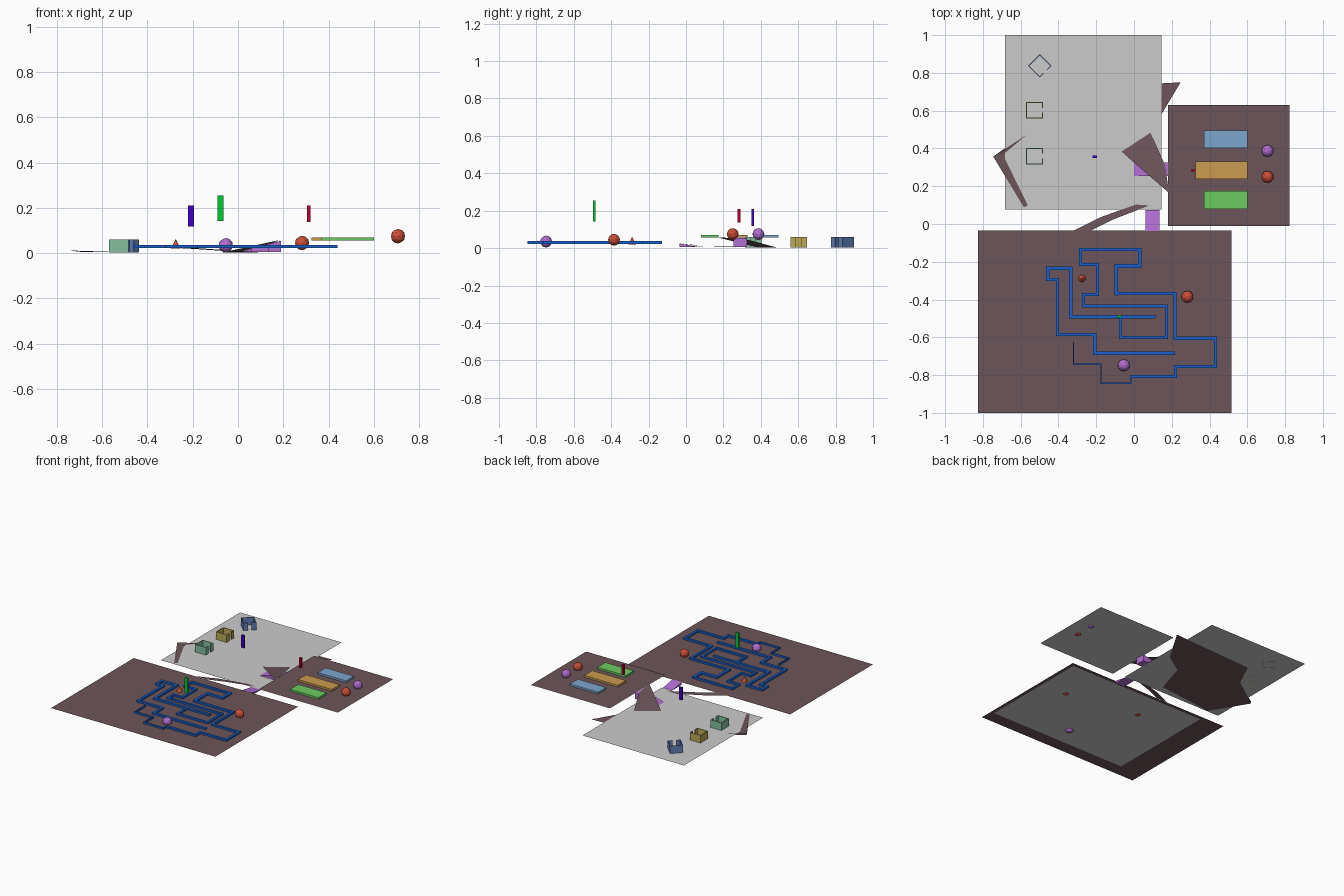
import bpy, bmesh
from math import radians
from mathutils import Vector, Matrix

if "Cube" in bpy.data.objects:
    bpy.data.objects.remove(bpy.data.objects["Cube"])

def mat(name, rgb):
    m = bpy.data.materials.new(name)
    m.diffuse_color = (*rgb, 1)
    m.use_nodes = True
    m.node_tree.nodes["Principled BSDF"].inputs["Base Color"].default_value = m.diffuse_color
    return m

BROWN = mat("brown", (0.15, 0.09, 0.1))
BLUE = mat("blue", (0.01, 0.12, 0.6))
RED = mat("red", (0.62, 0.08, 0.04))
VIOLET = mat("violet", (0.45, 0.16, 0.65))
GREEN = mat("green", (0.15, 0.6, 0.12))
ORANGE = mat("orange", (0.6, 0.33, 0.08))
SKY = mat("sky", (0.2, 0.38, 0.62))

def mesh(name, verts, faces, m=None):
    me = bpy.data.meshes.new(name)
    me.from_pydata(verts, [], faces)
    ob = bpy.data.objects.new(name, me)
    bpy.context.collection.objects.link(ob)
    if m:
        me.materials.append(m)
    return ob

def from_bm(name, bm, m):
    ob = mesh(name, [], [], m)
    bmesh.ops.recalc_face_normals(bm, faces=bm.faces)
    bm.to_mesh(ob.data)
    bm.free()
    return ob

def sheet(name, pts, m=None):
    return mesh(name, pts, [range(len(pts))], m)

def plate(name, x0, x1, y0, y1, z, m=None):
    return sheet(name, [(x0, y0, z), (x1, y0, z), (x1, y1, z), (x0, y1, z)], m)

def add_box(bm, x0, x1, y0, y1, z0, z1):
    c = Vector((x0 + x1, y0 + y1, z0 + z1)) / 2
    bmesh.ops.create_cube(bm, size=1, matrix=Matrix.Translation(c) @
                          Matrix.Diagonal((x1 - x0, y1 - y0, z1 - z0, 1)))

def box(name, *b, m=None):
    bm = bmesh.new()
    add_box(bm, *b)
    return from_bm(name, bm, m)

# floor plates on three levels, grey undersides below the brown tops
plate("lower_floor", -0.683, 0.145, 0.077, 1.0, 0.004)
plate("maze_floor_top", -0.826, 0.515, -1.0, -0.035, 0.024, BROWN)
plate("maze_floor_base", -0.64, 0.49, -0.90, -0.06, 0.021)
plate("upper_floor_top", 0.18, 0.822, -0.01, 0.63, 0.056, BROWN)
plate("upper_floor_base", 0.18, 0.822, -0.01, 0.63, 0.053)

# uneven brown ground under and around the lower floor
sheet("ground_patch", [(x, y, 0) for x, y in [
    (0.247, 0.75), (-0.415, 0.715), (-0.5, 0.53), (-0.745, 0.357), (-0.583, 0.088),
    (-0.139, 0.14), (-0.066, 0.383), (0.087, 0.483)]], BROWN)
sheet("ground_edge_upper", [(-0.745, 0.357, 0.012), (-0.694, 0.367, 0.006),
                            (-0.567, 0.473, 0.006)], BROWN)
sheet("ground_edge_lower", [(-0.745, 0.357, 0.012), (-0.583, 0.088, 0.006),
                            (-0.562, 0.098, 0.006), (-0.694, 0.367, 0.006)], BROWN)
sheet("slope_to_upper", [(-0.066, 0.383, 0.004), (0.185, 0.165, 0.058),
                         (0.165, 0.31, 0.05), (0.087, 0.483, 0.004)], BROWN)
mesh("slope_to_maze", [(-0.32, -0.035, 0.026), (-0.23, -0.035, 0.026), (-0.12, 0.02, 0.018),
                       (0.08, 0.098, 0.005), (0.01, 0.103, 0.005), (-0.18, 0.035, 0.018)],
     [(0, 1, 2, 5), (5, 2, 3, 4)], BROWN)

# violet wedge ramps: low edge (2 points), then high edge (2 points)
def wedge(name, low, high, z0, z1):
    v = [(*p, z0) for p in low] + [(*p, z0) for p in high] + [(*p, z1) for p in high]
    bm = bmesh.new()
    bv = [bm.verts.new(p) for p in v]
    for f in [(0, 1, 2, 3), (0, 1, 5, 4), (2, 3, 4, 5)]:
        idx = {(0, 1, 2, 3): (0, 1, 3, 2), (0, 1, 5, 4): (0, 1, 5, 4),
               (2, 3, 4, 5): (2, 3, 5, 4)}[f]
        bm.faces.new([bv[i] for i in idx])
    bm.faces.new([bv[i] for i in (0, 2, 4)])
    bm.faces.new([bv[i] for i in (1, 3, 5)])
    return from_bm(name, bm, VIOLET)

wedge("ramp_to_upper", [(0, 0.255), (0, 0.325)], [(0.19, 0.255), (0.19, 0.325)], 0.005, 0.055)
wedge("ramp_to_maze", [(0.06, 0.075), (0.135, 0.075)], [(0.06, -0.036), (0.135, -0.036)],
      0.005, 0.025)

# maze walls: mitred bars following right-angled paths
def wall(name, pts, width, z0=0.022, z1=0.037):
    h = width / 2
    p = [Vector(q) for q in pts]
    d = [(b - a).normalized() for a, b in zip(p, p[1:])]
    n = [Vector((-t.y, t.x)) for t in d]
    bm = bmesh.new()
    rings = []
    for i, q in enumerate(p):
        if 0 < i < len(p) - 1:
            off = (n[i - 1] + n[i]) * h
        else:
            off = n[min(i, len(n) - 1)] * h
        l, r = q + off, q - off
        rings.append([bm.verts.new((*c, z)) for c, z in ((l, z0), (r, z0), (r, z1), (l, z1))])
    for a, b in zip(rings, rings[1:]):
        for k in range(4):
            bm.faces.new((a[k], a[(k + 1) % 4], b[(k + 1) % 4], b[k]))
    bm.faces.new(rings[0])
    bm.faces.new(rings[-1])
    return from_bm(name, bm, BLUE)

wall("maze_wall_thin", [(-0.32, -0.625), (-0.32, -0.742), (-0.175, -0.742), (-0.175, -0.843),
                        (-0.018, -0.843), (-0.018, -0.81)], 0.007)
wall("maze_wall_outer", [(-0.018, -0.808), (0.22, -0.808), (0.22, -0.755), (0.432, -0.755),
                         (0.432, -0.605), (0.217, -0.605), (0.217, -0.368), (-0.094, -0.368)],
     0.017)
wall("maze_wall_thick", [(-0.094, -0.378), (-0.094, -0.223), (0.03, -0.223), (0.03, -0.133)], 0.02)
wall("maze_wall_inner", [(0.038, -0.135), (-0.283, -0.135), (-0.283, -0.214), (-0.193, -0.214),
                         (-0.193, -0.372), (-0.267, -0.372), (-0.267, -0.433), (0.172, -0.433),
                         (0.172, -0.6), (-0.071, -0.6), (-0.071, -0.49)], 0.016)
wall("maze_wall_left", [(0.115, -0.49), (-0.335, -0.49), (-0.335, -0.235), (-0.456, -0.235),
                        (-0.456, -0.294), (-0.405, -0.294), (-0.405, -0.585), (-0.208, -0.585),
                        (-0.208, -0.684), (0.218, -0.684)], 0.018)

# faceted balls and the small cone
def ball(name, loc, m):
    bm = bmesh.new()
    bmesh.ops.create_icosphere(bm, subdivisions=2, radius=0.032,
                               matrix=Matrix.Translation(loc))
    return from_bm(name, bm, m)

ball("maze_ball_violet", (-0.054, -0.748, 0.035), VIOLET)
ball("maze_ball_red", (0.283, -0.385, 0.045), RED)
ball("upper_ball_violet", (0.707, 0.387, 0.075), VIOLET)
ball("upper_ball_red", (0.707, 0.25, 0.075), RED)
bm = bmesh.new()
bmesh.ops.create_cone(bm, cap_ends=True, segments=12, radius1=0.021, radius2=0, depth=0.042,
                      matrix=Matrix.Translation((-0.275, -0.288, 0.041)))
from_bm("cone", bm, RED)

# flat platforms on the upper floor
box("platform_blue", 0.37, 0.6, 0.403, 0.495, 0.056, 0.07, m=SKY)
box("platform_orange", 0.325, 0.6, 0.237, 0.33, 0.056, 0.07, m=ORANGE)
box("platform_green", 0.37, 0.6, 0.08, 0.175, 0.056, 0.07, m=GREEN)

# three open huts with a door gap in one wall
def hut(name, x, y, angle, m):
    s, t, g = 0.044, 0.005, 0.013
    bm = bmesh.new()
    for b in [(-s, s, s - t, s), (-s, s, -s, t - s), (-s, t - s, t - s, s - t),
              (s - t, s, g, s - t), (s - t, s, t - s, -g)]:
        add_box(bm, *b, 0.004, 0.06)
    ob = from_bm(name, bm, m)
    ob.location = (x, y, 0)
    ob.rotation_euler.z = radians(angle)

hut("hut_green", -0.527, 0.359, 0, mat("hut_green", (0.23, 0.53, 0.35)))
hut("hut_yellow", -0.527, 0.602, 0, mat("hut_yellow", (0.5, 0.4, 0.1)))
hut("hut_blue", -0.499, 0.837, -45, mat("hut_blue", (0.12, 0.22, 0.48)))

# plain floating marker bars
box("marker_red", 0.305, 0.32, 0.275, 0.292, 0.137, 0.21, m=mat("marker_red", (0.5, 0, 0.03)))
box("marker_blue", -0.22, -0.195, 0.35, 0.363, 0.117, 0.21, m=mat("marker_blue", (0.05, 0, 0.6)))
box("marker_green", -0.09, -0.065, -0.496, -0.483, 0.142, 0.255,
    m=mat("marker_green", (0, 0.6, 0.03)))
